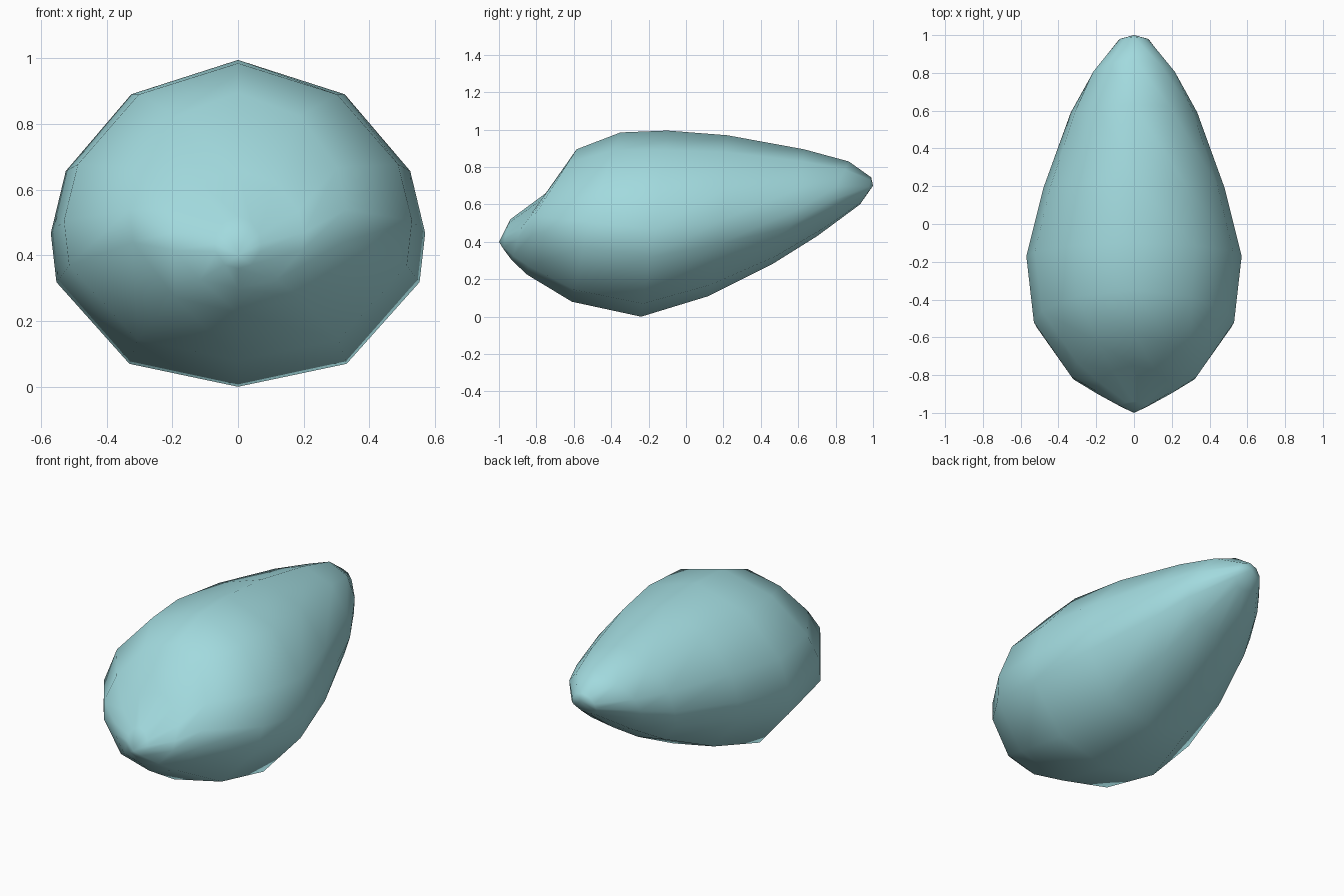
import bpy, bmesh

if "Cube" in bpy.data.objects:
    bpy.data.objects.remove(bpy.data.objects["Cube"])

# Half cross-section: (height fraction, width fraction), bottom to top
SECTION = [(0, 0), (0.07, 0.58), (0.32, 0.97), (0.47, 1.0),
           (0.66, 0.92), (0.895, 0.57), (1, 0)]

# Tilted rings: half width, bottom (y, z), side y, top (y, z)
RINGS = [
    (0.07, (-0.975, 0.36), -0.965, (-0.94, 0.52)),
    (0.20, (-0.93, 0.30), -0.885, (-0.75, 0.66)),
    (0.33, (-0.85, 0.225), -0.81, (-0.585, 0.895)),
    (0.53, (-0.61, 0.08), -0.52, (-0.35, 0.985)),
    (0.57, (-0.24, 0.0), -0.17, (-0.10, 0.995)),
    (0.48, (0.12, 0.11), 0.19, (0.22, 0.97)),
    (0.335, (0.46, 0.28), 0.59, (0.63, 0.895)),
    (0.235, (0.70, 0.43), 0.77, (0.87, 0.83)),
    (0.08, (0.93, 0.60), 0.975, (0.99, 0.745)),
]
FRONT_TIP, BACK_TIP = (0, -1.0, 0.40), (0, 1.0, 0.70)


def ring_points(width, low, side_y, high):
    """Closed 12-sided loop through the bottom, side and top of a ring."""
    half = []
    for t, w in SECTION:
        if t < 0.47:
            y = low[0] + (side_y - low[0]) * t / 0.47
        else:
            y = side_y + (high[0] - side_y) * (t - 0.47) / 0.53
        half.append((width * w, y, low[1] + (high[1] - low[1]) * t))
    return half + [(-x, y, z) for x, y, z in half[-2:0:-1]]


# Body: loft the rings and close both ends to a point
bm = bmesh.new()
loops = [[bm.verts.new(p) for p in ring_points(*r)] for r in RINGS]
n = len(loops[0])
for a, b in zip(loops, loops[1:]):
    for i in range(n):
        j = (i + 1) % n
        bm.faces.new((a[i], a[j], b[j], b[i]))
for loop, tip in ((loops[0], FRONT_TIP), (loops[-1], BACK_TIP)):
    v = bm.verts.new(tip)
    for i in range(n):
        bm.faces.new((loop[i], loop[(i + 1) % n], v))
bmesh.ops.recalc_face_normals(bm, faces=bm.faces)
for f in bm.faces:
    f.smooth = True
mesh = bpy.data.meshes.new("body")
bm.to_mesh(mesh)
bm.free()
body = bpy.data.objects.new("body", mesh)
bpy.context.collection.objects.link(body)

# Pale teal colour
mat = bpy.data.materials.new("pale_teal")
mat.diffuse_color = (0.36, 0.70, 0.73, 1)
mat.use_nodes = True
mat.node_tree.nodes["Principled BSDF"].inputs["Base Color"].default_value = mat.diffuse_color
mesh.materials.append(mat)
